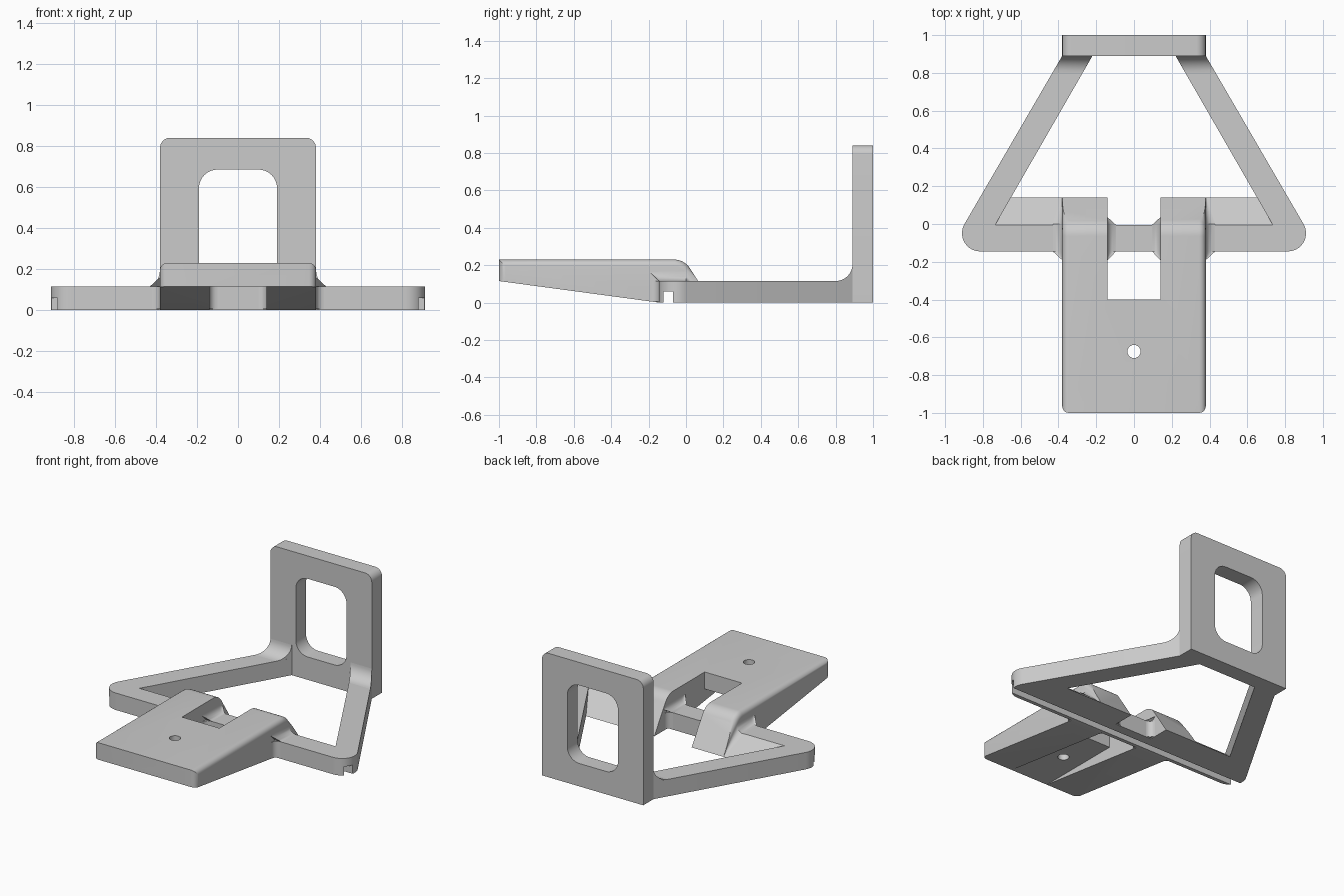
import bpy, bmesh, math

if "Cube" in bpy.data.objects:
    bpy.data.objects.remove(bpy.data.objects["Cube"], do_unlink=True)

grey = bpy.data.materials.new("plain_grey")
grey.use_nodes = True
COLOUR = (0.6, 0.6, 0.6, 1)
grey.diffuse_color = COLOUR
grey.node_tree.nodes["Principled BSDF"].inputs["Base Color"].default_value = COLOUR

BAR = 0.115      # frame thickness
HALF = 0.38      # half width of platform and back plate
SLOT = 0.14      # half width of platform slot
FRONT = -0.145   # front of crossbar


def arc(cx, cy, r, a0, a1, n=10):
    angles = [math.radians(a0 + (a1 - a0) * i / n) for i in range(n + 1)]
    return [(cx + r * math.cos(a), cy + r * math.sin(a)) for a in angles]


def place(axis, p, d):
    return {"x": (d, p[0], p[1]), "y": (p[0], d, p[1]), "z": (p[0], p[1], d)}[axis]


def loft(name, axis, sections):
    """Join a run of outlines, given as (position, points), into a closed solid."""
    bm = bmesh.new()
    rings = [[bm.verts.new(place(axis, p, d)) for p in pts] for d, pts in sections]
    n = len(rings[0])
    for a, b in zip(rings, rings[1:]):
        for i in range(n):
            j = (i + 1) % n
            bm.faces.new((a[i], a[j], b[j], b[i]))
    bm.faces.new(rings[0])
    bm.faces.new(rings[-1])
    bmesh.ops.recalc_face_normals(bm, faces=bm.faces)
    mesh = bpy.data.meshes.new(name)
    bm.to_mesh(mesh)
    bm.free()
    obj = bpy.data.objects.new(name, mesh)
    bpy.context.collection.objects.link(obj)
    mesh.materials.append(grey)
    return obj


def prism(name, axis, pts, lo, hi):
    return loft(name, axis, [(lo, pts), (hi, pts)])


def box(name, x, y0, y1, z0, z1):
    return prism(name, "x", [(y0, z0), (y1, z0), (y1, z1), (y0, z1)], -x, x)


def cut(obj, cutter):
    mod = obj.modifiers.new("cut", "BOOLEAN")
    mod.operation, mod.solver, mod.object = "DIFFERENCE", "EXACT", cutter
    activate(obj)
    bpy.ops.object.modifier_apply(modifier=mod.name)
    bpy.data.objects.remove(cutter, do_unlink=True)


def activate(obj):
    bpy.ops.object.select_all(action="DESELECT")
    obj.select_set(True)
    bpy.context.view_layer.objects.active = obj


def smooth(obj):
    activate(obj)
    bpy.ops.object.shade_smooth_by_angle(angle=math.radians(30))


def groove():
    return box("groove_cutter", 1.2, -0.12, -0.07, -0.05, 0.06)


parts = []

# Frame: crossbar with rounded ends and two converging arms
right = arc(0.815, -0.049, 0.096, -90, 30)
outline = right + [(HALF, 0.89), (-HALF, 0.89)] + [(-x, y) for x, y in reversed(right)]
frame = prism("frame", "z", outline, 0, BAR)
opening = [(0.735, -0.005), (0.22, 0.89), (0.214, 0.9), (-0.214, 0.9), (-0.22, 0.89), (-0.735, -0.005)]
cut(frame, prism("opening_cutter", "z", opening, -0.1, 0.3))
cut(frame, groove())
parts.append(frame)

# Back plate with rounded window
plate = prism("back_plate", "y", [(-HALF, 0), (HALF, 0)] + arc(0.33, 0.79, 0.05, 0, 90)
              + arc(-0.33, 0.79, 0.05, 90, 180), 0.89, 1)
window = []
for cx, cz, a in ((0.1, 0.595, 0), (-0.1, 0.595, 90), (-0.1, 0.245, 180), (0.1, 0.245, 270)):
    window += arc(cx, cz, 0.09, a, a + 90)
cut(plate, prism("window_cutter", "y", window, 0.8, 1.1))
parts.append(plate)

# Platform: wedge with a curved back ramp and rounded long edges
profile = [(-1, BAR), (-1, 0.23)] + arc(-0.064, 0.13, 0.1, 90, 33) + [(0.14, 0), (FRONT, 0)]
platform = prism("platform", "x", profile, -HALF, HALF)
bm = bmesh.new()
bm.from_mesh(platform.data)
rim = [e for e in bm.edges
       if all(abs(abs(v.co.x) - HALF) < 1e-4 and v.co.y < 0.03 and v.co.z > 0.11 for v in e.verts)
       and e.verts[0].co.x * e.verts[1].co.x > 0]
bmesh.ops.bevel(bm, geom=rim, offset=0.035, segments=5, profile=0.5, affect="EDGES")
bm.to_mesh(platform.data)
bm.free()
cut(platform, box("slot_cutter", SLOT, -0.4, 0.3, -0.1, 0.4))
cut(platform, box("pocket_cutter", SLOT, -1.1, -0.39, -0.1, BAR))
cut(platform, prism("hole_cutter", "z", arc(0, -0.675, 0.035, 0, 345, 23), 0, 0.4))
cut(platform, groove())
parts.append(platform)


def fillet(x, z, r, s):
    """Concave corner section opening towards direction s."""
    curve = [(x + s * (r + px), z + r + pz) for px, pz in arc(0, 0, r, 180, 270, 6)]
    return [(x, z)] + curve


for side, s in (("left", 1), ("right", -1)):
    # Ramp behind the crossbar
    parts.append(prism(side + "_ramp", "x", [(-0.005, 0), (0.14, 0), (-0.005, BAR)], s * 0.3, s * 0.75))

    # Blend from arm up to back plate, skewed to follow the arm
    blend = prism(side + "_arm_blend", "x", [(0.89, BAR)] + arc(0.8, 0.205, 0.09, 0, -90), s * 0.22, s * HALF)
    for v in blend.data.vertices:
        v.co.x += s * (0.89 - v.co.y) * 0.58
    parts.append(blend)

    # Blends where the platform meets the crossbar
    parts.append(loft(side + "_outer_blend", "y", [
        (-0.19, fillet(s * HALF, 0.16, 0.001, s)), (FRONT, fillet(s * HALF, BAR, 0.05, s)),
        (0, fillet(s * HALF, BAR, 0.05, s)), (0.14, fillet(s * HALF, 0, 0.001, s))]))
    parts.append(loft(side + "_inner_blend", "y", [
        (-0.19, fillet(s * SLOT, 0.16, 0.001, -s)), (FRONT, fillet(s * SLOT, BAR, 0.045, -s)),
        (-0.005, fillet(s * SLOT, BAR, 0.045, -s)), (0.035, fillet(s * SLOT, 0.14, 0.001, -s))]))
    for label, x, d, y, t in (("front_outer", HALF, s, FRONT, -1), ("front_inner", SLOT, -s, FRONT, -1),
                              ("back_inner", SLOT, -s, -0.005, 1)):
        pts = [(px, y + t * py) for px, py in fillet(s * x, 0, 0.04, d)]
        parts.append(prism(side + "_" + label + "_corner", "z", pts, 0.005, BAR))

for part in parts:
    smooth(part)
